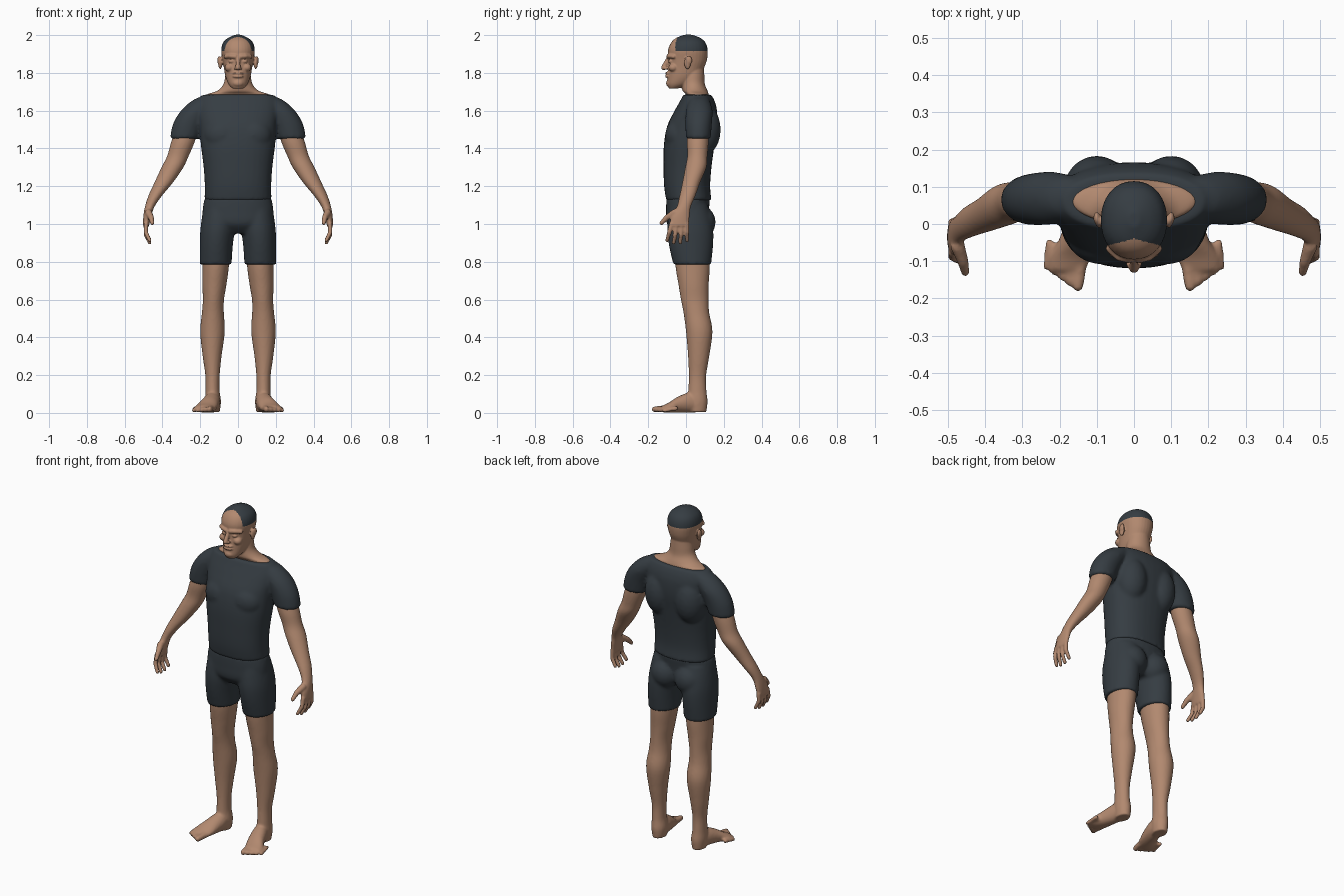
import bpy
import bmesh
from math import cos, sin, pi, copysign
from mathutils import Matrix, Vector

default_cube = bpy.data.objects.get("Cube")
if default_cube:
    bpy.data.objects.remove(default_cube, do_unlink=True)


def make_material(name, colour):
    material = bpy.data.materials.new(name)
    material.use_nodes = True
    material.diffuse_color = (*colour, 1)
    shader = material.node_tree.nodes["Principled BSDF"]
    shader.inputs["Base Color"].default_value = (*colour, 1)
    shader.inputs["Roughness"].default_value = 0.8
    return material


skin = make_material("skin", (0.445, 0.25, 0.16))
charcoal = make_material("charcoal", (0.036, 0.046, 0.055))


def spline(a, b, c, d, t):
    """Smooth value between b and c."""
    return b + 0.5 * t * (c - a + t * (2 * a - 5 * b + 4 * c - d + t * (3 * (b - c) + d - a)))


def loft(bm, rows, power=2.0, along_y=False, sides=32, steps=5):
    """Closed body through oval sections: height, two centre values, two radii."""
    sections = []
    for i in range(len(rows) - 1):
        around = [rows[max(i - 1, 0)], rows[i], rows[i + 1], rows[min(i + 2, len(rows) - 1)]]
        for step in range(steps):
            sections.append([spline(*values, step / steps) for values in zip(*around)])
    sections.append(rows[-1])
    rings = []
    for level, a, b, ra, rb in sections:
        ring = []
        for k in range(sides):
            c, s = cos(2 * pi * k / sides), sin(2 * pi * k / sides)
            u = a + ra * copysign(abs(c) ** (2 / power), c)
            v = b + rb * copysign(abs(s) ** (2 / power), s)
            ring.append(bm.verts.new((u, level, v) if along_y else (u, v, level)))
        rings.append(ring)
    for low, high in zip(rings, rings[1:]):
        for k in range(sides):
            n = (k + 1) % sides
            bm.faces.new((low[k], low[n], high[n], high[k]))
    bm.faces.new(rings[0][::-1])
    bm.faces.new(rings[-1])


def blob(bm, centre, radii, detail=3):
    matrix = Matrix.Translation(centre) @ Matrix.Diagonal((*radii, 1))
    bmesh.ops.create_icosphere(bm, subdivisions=detail, radius=1, matrix=matrix)


def finger(bm, points, start, end, steps=7):
    """Rounded, tapering chain through points."""
    total = (len(points) - 1) * steps
    for i in range(total + 1):
        j = min(i // steps, len(points) - 2)
        place = Vector(points[j]).lerp(Vector(points[j + 1]), i / steps - j)
        r = start + (end - start) * i / total
        blob(bm, place, (r, r, r), 2)


def mirror(bm):
    everything = bm.verts[:] + bm.edges[:] + bm.faces[:]
    copy = bmesh.ops.duplicate(bm, geom=everything)["geom"]
    verts = [g for g in copy if isinstance(g, bmesh.types.BMVert)]
    bmesh.ops.scale(bm, vec=(-1, 1, 1), verts=verts)


def finish(bm, name, materials, voxel, smooth):
    """Fuse the overlapping pieces into one soft surface."""
    bmesh.ops.recalc_face_normals(bm, faces=bm.faces)
    mesh = bpy.data.meshes.new(name)
    bm.to_mesh(mesh)
    bm.free()
    part = bpy.data.objects.new(name, mesh)
    bpy.context.scene.collection.objects.link(part)
    fuse = part.modifiers.new("fuse", "REMESH")
    fuse.mode = "VOXEL"
    fuse.voxel_size = voxel
    soften = part.modifiers.new("soften", "SMOOTH")
    soften.factor = 0.5
    soften.iterations = smooth
    bpy.context.view_layer.update()
    graph = bpy.context.evaluated_depsgraph_get()
    part.data = bpy.data.meshes.new_from_object(part.evaluated_get(graph))
    part.modifiers.clear()
    bpy.data.meshes.remove(mesh)
    part.data.name = name
    part.data.materials.clear()
    for material in materials:
        part.data.materials.append(material)
    part.data.shade_smooth()
    return part


# Shirt: sleeves, chest and shoulder blades on both sides, then the trunk
bm = bmesh.new()
loft(bm, [(1.45, .285, .065, .076, .065), (1.53, .262, .067, .082, .07),
          (1.6, .22, .07, .082, .07), (1.655, .165, .07, .075, .055),
          (1.68, .12, .065, .06, .045)])
blob(bm, (.08, -.035, 1.47), (.1, .075, .09))
blob(bm, (.1, .09, 1.5), (.09, .094, .14))
mirror(bm)
loft(bm, [(1.125, 0, .015, .178, .12), (1.2, 0, .006, .176, .122),
          (1.3, 0, .008, .182, .127), (1.42, 0, .017, .197, .134),
          (1.52, 0, .033, .205, .132), (1.6, 0, .052, .215, .112),
          (1.65, 0, .06, .21, .092), (1.685, 0, .06, .188, .074)], 2.3)
finish(bm, "shirt", [charcoal], .01, 4)

# Shorts: legs and seat on both sides, then the hips
bm = bmesh.new()
loft(bm, [(.785, .118, .033, .084, .1), (.88, .115, .027, .087, .116),
          (.96, .109, .023, .091, .122), (1.03, .1, .02, .092, .115),
          (1.1, .09, .015, .09, .1)])
blob(bm, (.078, .072, 1.01), (.085, .085, .09))
mirror(bm)
loft(bm, [(.95, 0, .015, .12, .07), (1.0, 0, .008, .18, .108),
          (1.07, 0, .008, .188, .113), (1.14, 0, .012, .176, .116)], 2.2)
finish(bm, "shorts", [charcoal], .01, 3)

# Arms with hands
bm = bmesh.new()
loft(bm, [(1.5, .27, .065, .06, .055), (1.43, .293, .062, .062, .057),
          (1.36, .318, .06, .057, .053), (1.3, .347, .052, .058, .056),
          (1.22, .393, .028, .049, .047), (1.15, .438, .008, .036, .042),
          (1.09, .468, -.012, .025, .037), (1.04, .48, -.03, .021, .049),
          (.99, .487, -.036, .016, .051)])
for i in range(4):
    y = -.077 + .027 * i
    drop = .012 * (i in (1, 2))
    finger(bm, [(.487, y, 1.0), (.488, y * 1.15, .955 - drop),
                (.467, y * 1.3, .913 - drop)], .0135, .0105)
finger(bm, [(.474, -.06, 1.06), (.46, -.1, 1.035), (.454, -.13, 1.005)], .02, .0115)
mirror(bm)
finish(bm, "arms", [skin], .006, 2)

# Legs with feet
bm = bmesh.new()
loft(bm, [(.9, .115, .03, .07, .09), (.78, .118, .035, .07, .091),
          (.68, .125, .04, .064, .08), (.6, .13, .046, .056, .073),
          (.53, .133, .055, .058, .068), (.43, .135, .07, .065, .07),
          (.3, .137, .067, .05, .056), (.2, .135, .061, .038, .046),
          (.12, .135, .06, .037, .048), (.06, .132, .06, .042, .054),
          (.004, .132, .06, .035, .048)])
loft(bm, [(.1, .13, .035, .025, .03), (.03, .135, .055, .042, .053),
          (-.04, .152, .044, .049, .043), (-.09, .172, .028, .056, .027),
          (-.125, .18, .021, .05, .018)], along_y=True)
for i in range(5):
    size = .019 - .0017 * i
    x, y = .143 + .021 * i, .012 * i
    finger(bm, [(x, y - .1, .024), (x + .008, y - .166 + .001 * i, size)], size, size * .85)
mirror(bm)
finish(bm, "legs", [skin], .0075, 2)

# Head: ears, brows, eyes and cheeks on both sides
bm = bmesh.new()
blob(bm, (.094, .008, 1.853), (.011, .018, .034))
blob(bm, (.1, .016, 1.866), (.009, .017, .024))
finger(bm, [(.014, -.093, 1.886), (.04, -.088, 1.889), (.066, -.066, 1.886)], .013, .011)
blob(bm, (.034, -.08, 1.861), (.017, .014, .01))
blob(bm, (.046, -.067, 1.828), (.025, .026, .022))
blob(bm, (.012, -.108, 1.824), (.009, .011, .008))
mirror(bm)

# Skull, jaw, neck, nose, lips and chin
loft(bm, [(1.718, 0, -.065, .03, .025), (1.74, 0, -.04, .05, .06),
          (1.78, 0, -.013, .066, .085), (1.83, 0, .001, .075, .096),
          (1.87, 0, .009, .082, .102), (1.92, 0, .01, .089, .105),
          (1.96, 0, .012, .079, .091), (1.985, 0, .012, .053, .064),
          (2.002, 0, .012, .015, .02)], 2.15)
loft(bm, [(1.65, 0, .062, .178, .06), (1.685, 0, .06, .165, .06),
          (1.705, 0, .048, .11, .066), (1.74, 0, .038, .077, .062),
          (1.79, 0, .036, .067, .061), (1.84, 0, .035, .06, .06)])
finger(bm, [(0, -.093, 1.88), (0, -.118, 1.828)], .01, .0145)
for z in (1.798, 1.781):
    blob(bm, (0, -.094, z), (.03, .017, .0075))
blob(bm, (0, -.085, 1.745), (.03, .021, .02))
head = finish(bm, "head", [skin, charcoal], .0045, 2)

# Cropped hair
for face in head.data.polygons:
    x, y, z = face.center
    if z > 1.915 and y > -.04 - .25 * abs(x):
        face.material_index = 1
